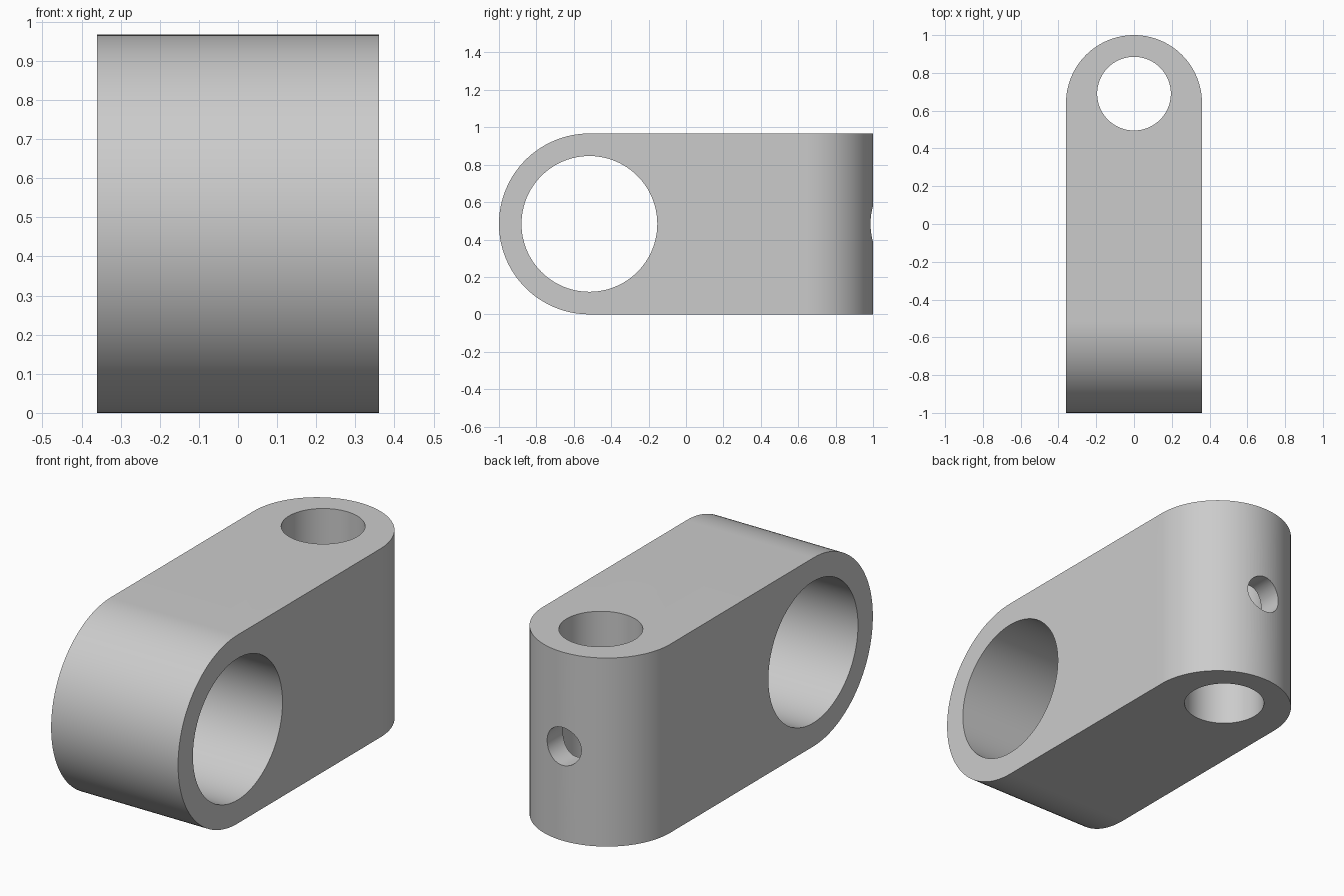
import bpy, bmesh, math
from mathutils import Vector

if "Cube" in bpy.data.objects:
    bpy.data.objects.remove(bpy.data.objects["Cube"])

HALF_W, HEIGHT = 0.36, 0.967
MID = HEIGHT / 2
FRONT_Y = -1 + MID       # axis of the rounded front end
BACK_Y = 1 - HALF_W      # axis of the rounded back end

grey = bpy.data.materials.new("plain grey")
grey.diffuse_color = (0.6, 0.6, 0.6, 1)
grey.use_nodes = True
grey.node_tree.nodes["Principled BSDF"].inputs["Base Color"].default_value = grey.diffuse_color


def arc(cu, cv, r, start, n=64):
    """Half circle of points, counterclockwise from the start angle."""
    return [(cu + r * math.cos(start + math.pi * i / n),
             cv + r * math.sin(start + math.pi * i / n)) for i in range(n + 1)]


def extrude(name, points, depth):
    """Close a loop of 3D points and extrude it along a vector."""
    bm = bmesh.new()
    face = bm.faces.new([bm.verts.new(p) for p in points])
    result = bmesh.ops.extrude_face_region(bm, geom=[face])
    moved = [v for v in result["geom"] if isinstance(v, bmesh.types.BMVert)]
    bmesh.ops.translate(bm, verts=moved, vec=Vector(depth))
    bmesh.ops.recalc_face_normals(bm, faces=bm.faces)
    mesh = bpy.data.meshes.new(name)
    bm.to_mesh(mesh)
    bm.free()
    mesh.materials.append(grey)
    obj = bpy.data.objects.new(name, mesh)
    bpy.context.collection.objects.link(obj)
    return obj


def cylinder(name, radius, depth, location, rotation):
    bpy.ops.mesh.primitive_cylinder_add(vertices=96, radius=radius, depth=depth,
                                        location=location, rotation=rotation)
    obj = bpy.context.object
    obj.name = name
    obj.data.materials.append(grey)
    return obj


# Side profile: flat bar with a full round at the front
side = arc(FRONT_Y, MID, MID, math.pi / 2) + [(1.1, 0), (1.1, HEIGHT)]
block = extrude("clamp_block", [(-HALF_W, y, z) for y, z in side], (2 * HALF_W, 0, 0))

# Plan profile: rounds off the back end
plan = arc(0, BACK_Y, HALF_W, 0) + [(-HALF_W, 0.3), (-0.6, 0.3), (-0.6, -1.2),
                                    (0.6, -1.2), (0.6, 0.3), (HALF_W, 0.3)]
envelope = extrude("back_round_envelope", [(x, y, -0.2) for x, y in plan], (0, 0, 1.4))

# Bores: wide cross bore, vertical bore and set screw hole
quarter = math.pi / 2
cutters = [
    (envelope, 'INTERSECT'),
    (cylinder("cross_bore", 0.363, 1.2, (0, FRONT_Y, MID), (0, quarter, 0)), 'DIFFERENCE'),
    (cylinder("vertical_bore", 0.195, 1.6, (0, 0.69, MID), (0, 0, 0)), 'DIFFERENCE'),
    (cylinder("screw_hole", 0.097, 0.5, (0, 0.95, MID), (quarter, 0, 0)), 'DIFFERENCE'),
]
for cutter, operation in cutters:
    mod = block.modifiers.new(cutter.name, 'BOOLEAN')
    mod.object, mod.operation, mod.solver = cutter, operation, 'EXACT'

# Apply the cuts, remove the helpers and smooth the round walls
bpy.ops.object.select_all(action='DESELECT')
block.select_set(True)
bpy.context.view_layer.objects.active = block
for mod in list(block.modifiers):
    bpy.ops.object.modifier_apply(modifier=mod.name)
for cutter, _ in cutters:
    bpy.data.objects.remove(cutter)
bpy.ops.object.shade_smooth_by_angle(angle=math.radians(30))
